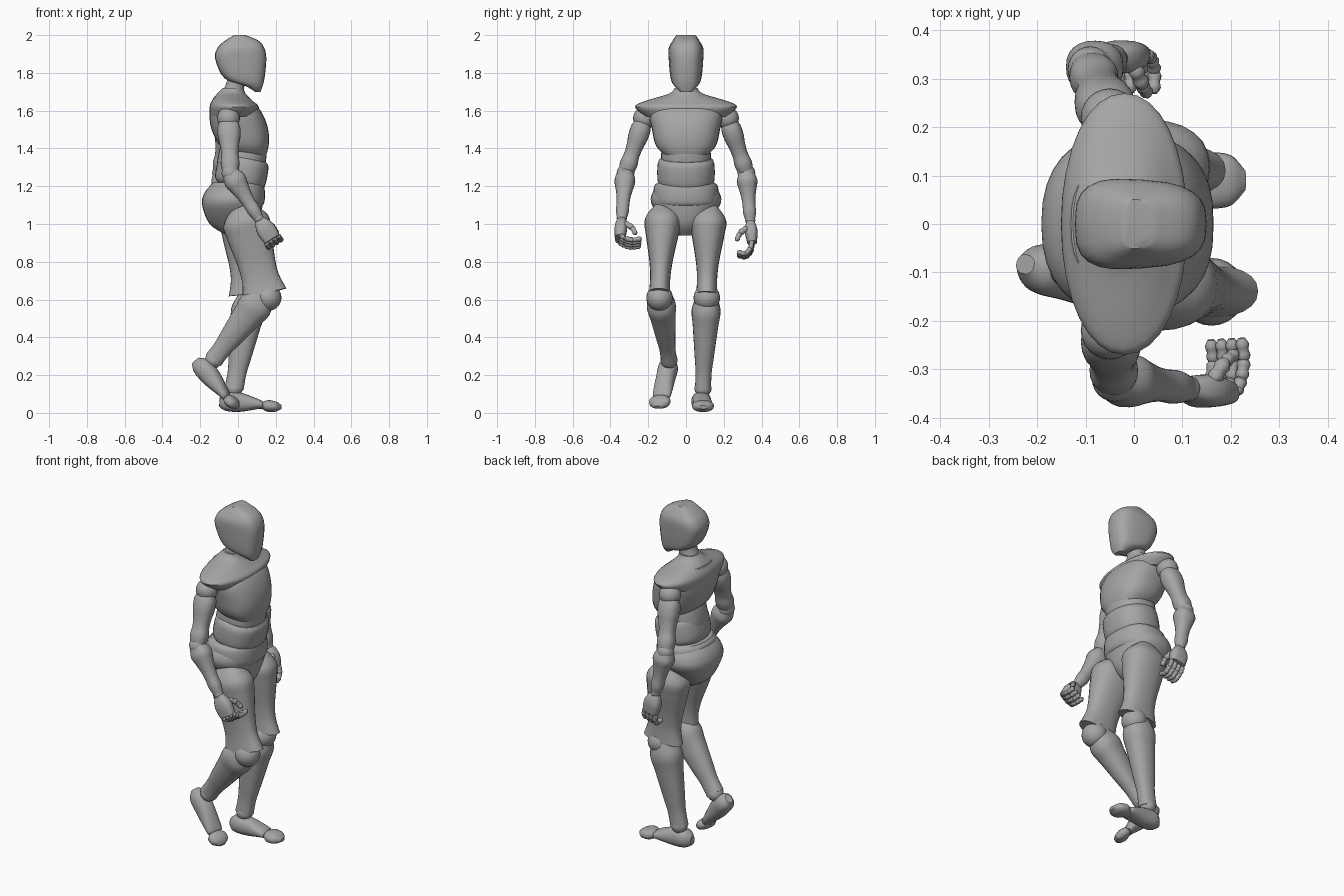
import bpy, math
from mathutils import Vector

if "Cube" in bpy.data.objects:
    bpy.data.objects.remove(bpy.data.objects["Cube"])

grey = bpy.data.materials.new("mid_grey")
grey.use_nodes = True
colour = (.38, .38, .38, 1)
grey.diffuse_color = colour
grey.node_tree.nodes["Principled BSDF"].inputs["Base Color"].default_value = colour

forward, inside_up = Vector((1, 0, 0)), Vector((0, 0, 1))


def finish(ob):
    ob.data.materials.append(grey)
    bpy.ops.object.select_all(action="DESELECT")
    ob.select_set(True)
    bpy.context.view_layer.objects.active = ob
    bpy.ops.object.shade_smooth_by_angle(angle=math.radians(40))


def catmull(before, start, end, after, u):
    curve = 2 * before - 5 * start + 4 * end - after
    twist = 3 * (start - end) + after - before
    return start + u / 2 * (end - before + u * (curve + u * twist))


def smooth_rows(rows, steps):
    """Smoothly interpolate between the given stations."""
    padded = [rows[0], *rows, rows[-1]]
    result = []
    for quad in zip(padded, padded[1:], padded[2:], padded[3:]):
        for step in range(steps):
            result.append([catmull(*values, step / steps) for values in zip(*quad)])
    return result + [rows[-1]]


def superellipse(angle, power):
    return [math.copysign(abs(value) ** (2 / power), value)
            for value in (math.cos(angle), math.sin(angle))]


def loft(name, start, end, rows, ref=forward, sides=24, power=2.3, egg=0, steps=4):
    """Skin along start-end; each row is (position, low, high, half width), low and high along ref."""
    start, end = Vector(start), Vector(end)
    axis = (end - start).normalized()
    front = (ref - axis * ref.dot(axis)).normalized()
    across = axis.cross(front)
    verts, faces = [], []
    rings = smooth_rows(rows, steps)
    for position, low, high, half in rings:
        for k in range(sides):
            c, s = superellipse(math.tau * k / sides, power)
            depth = (low + high) / 2 + c * (high - low) / 2
            verts.append(start.lerp(end, position) + front * depth + across * s * half * (1 - egg * c))
    for r in range(len(rings) - 1):
        for k in range(sides):
            low, high = r * sides, r * sides + sides
            following = (k + 1) % sides
            faces.append((low + k, low + following, high + following, high + k))
    faces.append(tuple(reversed(range(sides))))
    faces.append(tuple(range(len(verts) - sides, len(verts))))
    mesh = bpy.data.meshes.new(name)
    mesh.from_pydata(verts, [], faces)
    ob = bpy.data.objects.new(name, mesh)
    bpy.context.collection.objects.link(ob)
    finish(ob)


def limb(name, start, end, radii, top=.85, bottom=.85, **options):
    """Evenly spaced radii; width to depth ratio runs from top to bottom."""
    rows = []
    for i, radius in enumerate(radii):
        t = i / (len(radii) - 1)
        rows.append((t, -radius, radius, radius * (top + (bottom - top) * t)))
    loft(name, start, end, rows, **options)


def slab(name, start, end, back, front, half):
    """Torso ring with rounded rims."""
    rows = [(t, back * k, front * k, half * k) for t, k in ((0, .85), (.2, 1), (.8, 1), (1, .88))]
    loft(name, start, end, rows, sides=32)


def rod(name, start, end, radius):
    """Finger bone with knobbed, rounded ends."""
    reach = (end - start) * .1
    radii = [radius * k for k in (.5, 1, .8, 1, .5)]
    limb(name, start - reach, end + reach, radii, 1, 1, ref=Vector((.3, 1, .2)), sides=10, steps=2)


def ball(name, location, radius):
    bpy.ops.mesh.primitive_uv_sphere_add(segments=24, ring_count=14, radius=radius, location=location)
    bpy.context.object.name = name
    finish(bpy.context.object)


# Head and torso: rows are heights with back, front and half width
ground, unit_up = Vector(), inside_up
loft("head", ground, unit_up, [
    (1.7, .09, .12, .03), (1.73, .04, .13, .06), (1.77, -.07, .14, .08), (1.87, -.12, .15, .09),
    (1.93, -.11, .14, .09), (1.97, -.07, .11, .07), (2, -.02, .04, .05)], power=3, egg=.1)
limb("neck", (-.04, 0, 1.64), (0, 0, 1.79), [.07, .05, .05], 1, 1)
loft("shoulder_mantle", ground, unit_up, [
    (1.57, -.15, .1, .22), (1.62, -.15, .11, .27), (1.65, -.14, .08, .22),
    (1.69, -.11, .04, .09), (1.72, -.08, .03, .06)], power=2.1, sides=32)
loft("chest", ground, unit_up, [
    (1.32, .06, .13, .05), (1.4, -.08, .16, .15), (1.5, -.14, .16, .18),
    (1.6, -.15, .12, .19), (1.67, -.13, .05, .12)], power=2.5, sides=32)
slab("ribs", (.01, 0, 1.26), (.04, 0, 1.42), -.13, .12, .13)
slab("abdomen", (0, 0, 1.2), (.03, 0, 1.35), -.13, .14, .15)
slab("waist", (0, 0, 1.09), (0, 0, 1.22), -.15, .14, .17)
loft("pelvis", ground, unit_up, [
    (.94, -.06, .06, .04), (1, -.15, .11, .1), (1.1, -.19, .13, .18),
    (1.16, -.18, .13, .18), (1.2, -.15, .1, .15)], sides=32)

# Legs: the right one trails with a raised heel, the left one stands
legs = {
    "right": dict(hip=(.02, -.12, 1.1), knee=(.14, -.14, .63), ankle=(-.13, -.09, .28),
                  heel=(-.2, -.09, .24), sole=(-.06, -.13, .08), toe=(0, -.15, .03)),
    "left": dict(hip=(.02, .12, 1.1), knee=(.07, .11, .63), ankle=(-.02, .09, .13),
                 heel=(-.06, .08, .05), sole=(.13, .09, .04), toe=(.23, .09, .03)),
}
for side, leg in legs.items():
    limb(side + "_thigh", leg["hip"], leg["knee"], [.05, .12, .12, .11, .1, .1, .12], .85, .47)
    ball(side + "_knee", Vector(leg["knee"]) + Vector((.02, 0, -.02)), .07)
    limb(side + "_shin", leg["knee"], leg["ankle"], [.06, .09, .08, .07, .06, .05, .05])
    ball(side + "_ankle", leg["ankle"], .045)
    loft(side + "_foot", leg["heel"], leg["sole"], [
        (-.2, -.02, .03, .02), (0, -.04, .06, .05), (.4, -.04, .06, .05),
        (.9, -.02, .03, .05), (1, -.02, .02, .04)], ref=inside_up)
    limb(side + "_toe_cap", leg["sole"], leg["toe"], [.02, .03, .03, .025, .01], 1.8, 2, ref=inside_up)

# Arms: inward points to the body, curl holds each finger bone's step along and inward
arms = {
    "right": dict(shoulder=(-.05, -.22, 1.56), elbow=(-.04, -.32, 1.27), wrist=(.11, -.34, 1.03),
                  knuckle=(.18, -.35, .92), inward=Vector((0, 1, 0)),
                  curl=((.02, .03), (.01, .04), (-.01, .04))),
    "left": dict(shoulder=(-.05, .22, 1.56), elbow=(-.09, .32, 1.27), wrist=(-.04, .34, 1.02),
                 knuckle=(-.01, .35, .9), inward=Vector((0, -1, 0)),
                 curl=((.04, .01), (.03, .03), (-.01, .04))),
}
for side, arm in arms.items():
    shoulder, elbow, wrist, knuckle = (
        Vector(arm[joint]) for joint in ("shoulder", "elbow", "wrist", "knuckle"))
    ball(side + "_shoulder", shoulder, .06)
    limb(side + "_upper_arm", shoulder, elbow, [.04, .06, .06, .05, .045, .05, .04], .85, .95)
    ball(side + "_elbow", elbow, .047)
    limb(side + "_forearm", elbow, wrist, [.045, .06, .05, .04, .035, .035, .025], .9, 1)
    ball(side + "_wrist", wrist, .027)
    limb(side + "_palm", wrist, knuckle, [.02, .04, .05, .05, .045], .8, .55, power=2.8)

    # Curled fingers
    along = (knuckle - wrist).normalized()
    across = (forward - along * along.x).normalized()
    inward = arm["inward"]
    for i, finger in enumerate(("little", "ring", "middle", "index")):
        start = knuckle + across * (i - 1.5) * .025
        for bone, (down, into) in enumerate(arm["curl"]):
            end = start + along * down + inward * into
            rod(f"{side}_{finger}_finger_{bone + 1}", start, end, .014)
            start = end

    # Thumb
    base = wrist.lerp(knuckle, .4) + across * .03 + inward * .02
    middle = base + along * .03 + inward * .04 + across * .01
    rod(side + "_thumb_base", base, middle, .017)
    rod(side + "_thumb_tip", middle, middle + along * .04 + inward * .02, .014)
